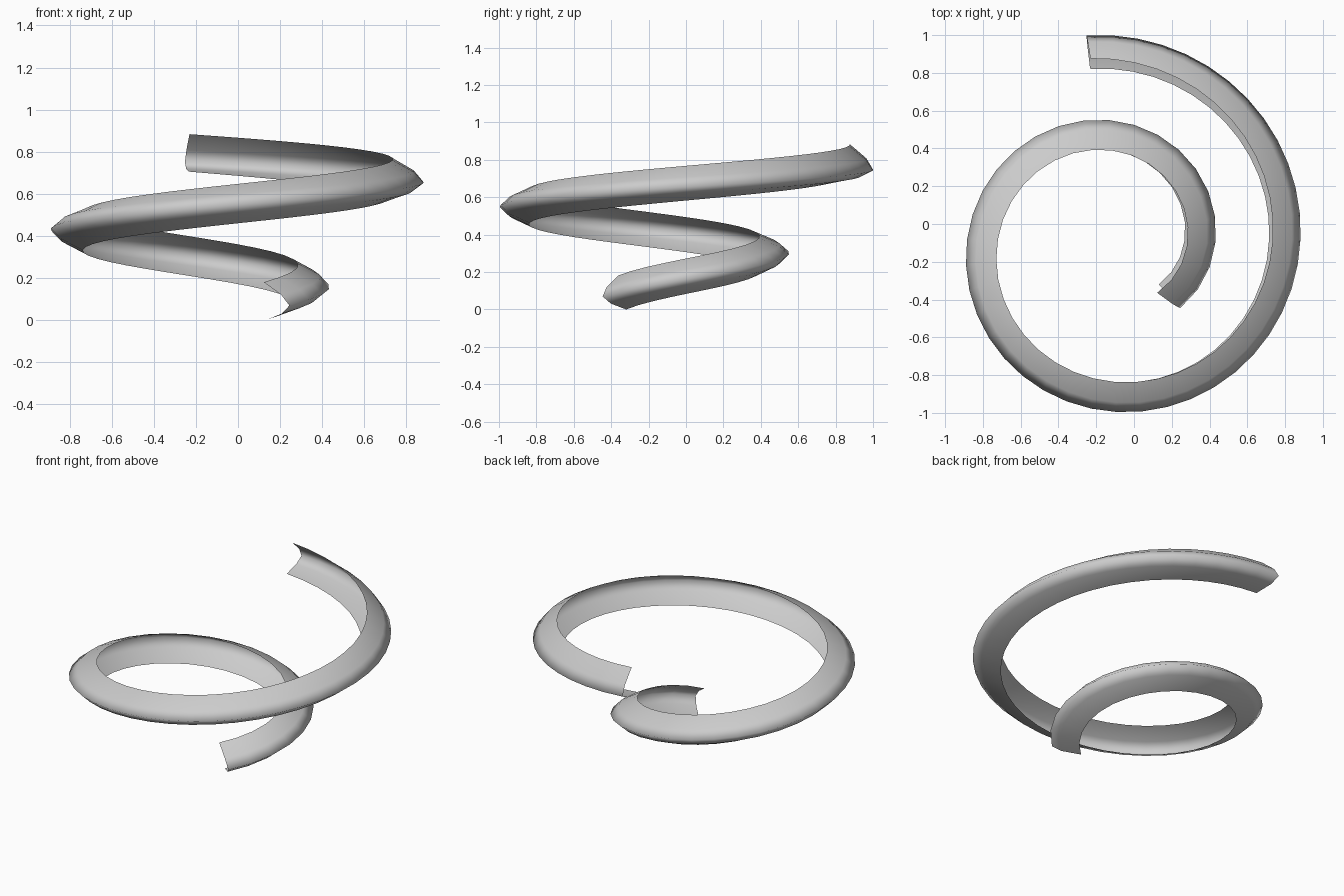
import bpy, bmesh, math
from mathutils import Vector

cube = bpy.data.objects.get("Cube")
if cube:
    bpy.data.objects.remove(cube)

# Plain grey material
grey = bpy.data.materials.new("light grey")
grey.use_nodes = True
colour = (0.6, 0.6, 0.6, 1)
grey.diffuse_color = colour
grey.node_tree.nodes["Principled BSDF"].inputs["Base Color"].default_value = colour

# Open channel section: (depth from the widest point, height)
SECTION = [(-0.158, 0.093), (-0.05, 0.046), (0, 0), (-0.05, -0.046), (-0.158, -0.093)]
AXIS = Vector((-0.116, -0.11, 0))
START, END, STEPS = -43, 457, 52
RADIUS, GROWTH = 0.546, 0.00125


def ring(angle):
    """Section points at an angle in degrees, square to the rising path."""
    a = math.radians(angle)
    r = RADIUS + GROWTH * angle
    z = 0.168 + 0.001707 * angle - 8.4e-7 * angle ** 2
    slope = math.degrees(0.001707 - 1.68e-6 * angle) / r
    out = Vector((math.cos(a), math.sin(a), 0))
    along = Vector((-math.sin(a), math.cos(a), slope)).normalized()
    up = out.cross(along)
    # The section rolls gently along the spiral
    roll = math.radians(-3.5 + 2.45e-4 * (angle - 170) ** 2)
    u = out * math.cos(roll) - up * math.sin(roll)
    v = up * math.cos(roll) + out * math.sin(roll)
    base = AXIS + out * r + Vector((0, 0, z))
    return [base + u * d + v * h for d, h in SECTION]


# Sweep the section along the widening spiral with even step length
bm = bmesh.new()
r0, r1 = (RADIUS + GROWTH * a for a in (START, END))
previous = None
for i in range(STEPS + 1):
    r = math.sqrt(r0 ** 2 + (r1 ** 2 - r0 ** 2) * i / STEPS)
    current = [bm.verts.new(p) for p in ring((r - RADIUS) / GROWTH)]
    if previous:
        for j in range(len(SECTION) - 1):
            bm.faces.new((previous[j], previous[j + 1], current[j + 1], current[j]))
    previous = current

# Rest on the ground
low = min(v.co.z for v in bm.verts)
bmesh.ops.translate(bm, verts=bm.verts, vec=(0, 0, -low))
for f in bm.faces:
    f.smooth = True

mesh = bpy.data.meshes.new("spiral_channel")
bm.to_mesh(mesh)
bm.free()
mesh.materials.append(grey)
spiral = bpy.data.objects.new("spiral_channel", mesh)
bpy.context.collection.objects.link(spiral)
